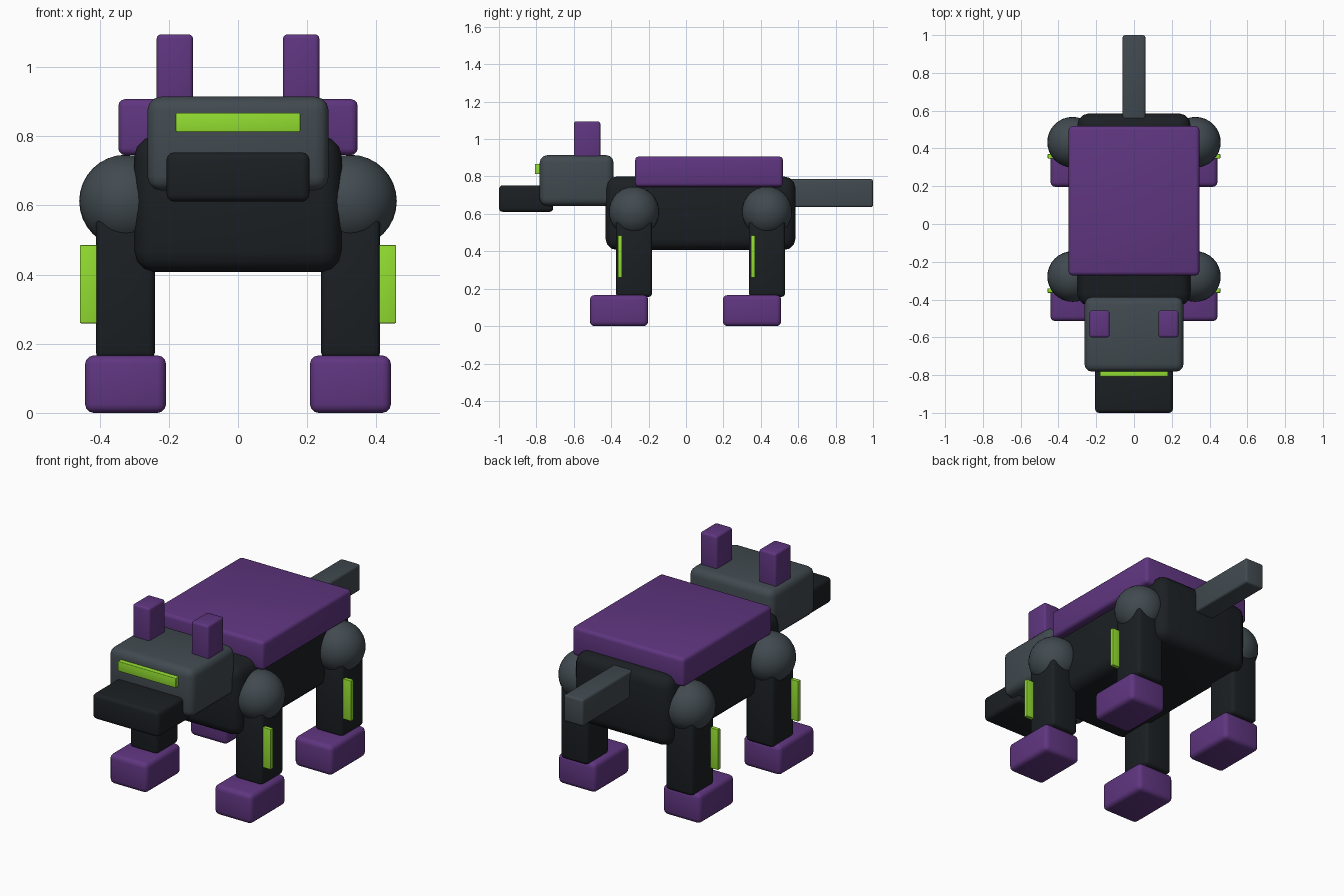
import bpy, bmesh, math
from mathutils import Matrix, Vector

if "Cube" in bpy.data.objects:
    bpy.data.objects.remove(bpy.data.objects["Cube"])


def material(name, rgb):
    m = bpy.data.materials.new(name)
    m.diffuse_color = (*rgb, 1)
    m.use_nodes = True
    m.node_tree.nodes["Principled BSDF"].inputs["Base Color"].default_value = m.diffuse_color
    return m


DARK = material("dark shell", (0.011, 0.014, 0.017))
GREY = material("slate", (0.053, 0.069, 0.08))
PURPLE = material("purple armour", (0.115, 0.036, 0.215))
GREEN = material("green glow", (0.29, 0.73, 0.03))


def finish(name, bm, centre, mat):
    mesh = bpy.data.meshes.new(name)
    bm.to_mesh(mesh)
    bm.free()
    mesh.materials.append(mat)
    mesh.shade_smooth()
    mesh.set_sharp_from_angle(angle=math.radians(40))
    ob = bpy.data.objects.new(name, mesh)
    ob.location = centre
    bpy.context.collection.objects.link(ob)
    return ob


def box(name, x, y, z, bevel, mat):
    """Rounded box spanning the (min, max) pairs x, y, z."""
    lo, hi = Vector((x[0], y[0], z[0])), Vector((x[1], y[1], z[1]))
    bm = bmesh.new()
    bmesh.ops.create_cube(bm, size=1, matrix=Matrix.Diagonal((*(hi - lo), 1)))
    bmesh.ops.bevel(bm, geom=bm.edges[:], offset=bevel, segments=3,
                    profile=0.5, affect='EDGES', clamp_overlap=True)
    return finish(name, bm, (lo + hi) / 2, mat)


def ball(name, centre, radius, mat):
    bm = bmesh.new()
    bmesh.ops.create_uvsphere(bm, u_segments=32, v_segments=16, radius=radius)
    return finish(name, bm, centre, mat)


def span(side, a, b):
    return sorted((side * a, side * b))


# Torso, back plate and tail
box("torso", (-0.30, 0.30), (-0.43, 0.585), (0.407, 0.80), 0.06, DARK)
box("back_plate", (-0.346, 0.346), (-0.272, 0.518), (0.745, 0.907), 0.02, PURPLE)
box("tail", (-0.06, 0.06), (0.55, 1.0), (0.636, 0.786), 0.012, GREY)

# Head with snout and visor
box("head", (-0.262, 0.262), (-0.782, -0.387), (0.643, 0.914), 0.04, GREY)
box("snout", (-0.206, 0.206), (-1.0, -0.71), (0.611, 0.753), 0.02, DARK)
box("visor", (-0.18, 0.18), (-0.808, -0.76), (0.812, 0.867), 0.003, GREEN)

# Ears and legs, mirrored left and right
for side, label in ((-1, "left"), (1, "right")):
    box(f"ear_{label}", span(side, 0.13, 0.235), (-0.60, -0.458),
        (0.87, 1.094), 0.012, PURPLE)
    for end, y in (("front", -0.278), ("rear", 0.433)):
        tag = f"{end}_{label}"
        ball(f"shoulder_{tag}", (side * 0.325, y, 0.612), 0.134, GREY)
        box(f"leg_{tag}", span(side, 0.24, 0.411), (y - 0.097, y + 0.097),
            (0.156, 0.57), 0.02, DARK)
        box(f"foot_{tag}", span(side, 0.208, 0.442), (y - 0.236, y + 0.076),
            (0.0, 0.166), 0.025, PURPLE)
        box(f"leg_light_{tag}", span(side, 0.404, 0.457), (y - 0.086, y - 0.063),
            (0.259, 0.485), 0.003, GREEN)
